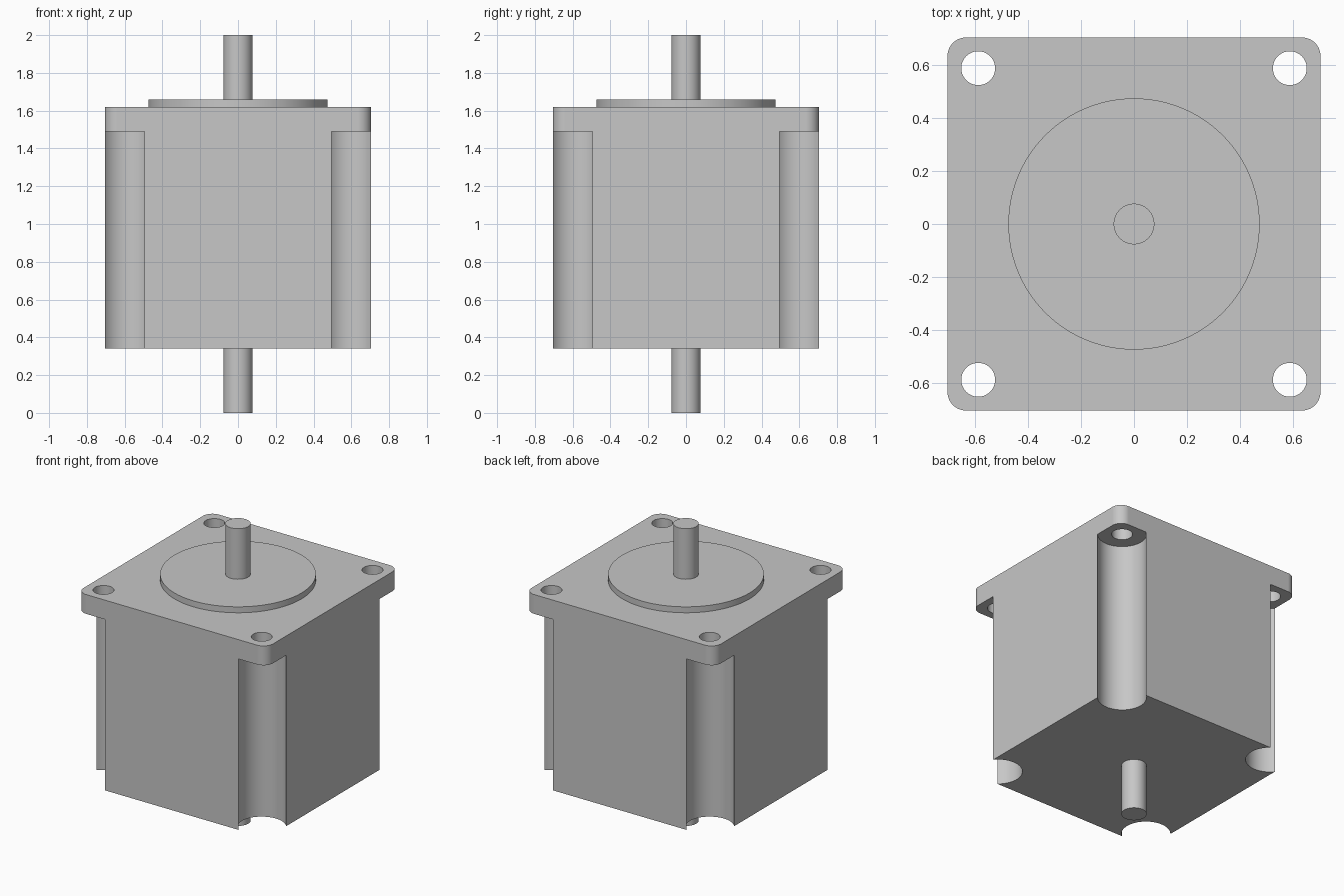
import bpy
import bmesh
import math
from mathutils import Matrix, Vector

if "Cube" in bpy.data.objects:
    bpy.data.objects.remove(bpy.data.objects["Cube"], do_unlink=True)

HALF = 0.705          # half width of the square housing
BOTTOM, TOP = 0.34, 1.62
FLANGE_UNDERSIDE = 1.49
HOLE_POS = 0.589
CORNERS = [(sx * HOLE_POS, sy * HOLE_POS) for sx in (-1, 1) for sy in (-1, 1)]

grey = bpy.data.materials.new("plain grey metal")
grey.use_nodes = True
colour = (0.57, 0.57, 0.57, 1)
grey.diffuse_color = colour
grey.node_tree.nodes["Principled BSDF"].inputs["Base Color"].default_value = colour


def make_object(name, bm):
    mesh = bpy.data.meshes.new(name)
    bm.to_mesh(mesh)
    bm.free()
    obj = bpy.data.objects.new(name, mesh)
    mesh.materials.append(grey)
    bpy.context.collection.objects.link(obj)
    return obj


def cylinders(name, radius, z0, z1, centres=((0, 0),), sides=64):
    """Upright cylinders of one size at each centre, as one object."""
    bm = bmesh.new()
    for x, y in centres:
        bmesh.ops.create_cone(bm, cap_ends=True, segments=sides,
                              radius1=radius, radius2=radius, depth=z1 - z0,
                              matrix=Matrix.Translation((x, y, (z0 + z1) / 2)))
    return make_object(name, bm)


def activate(obj):
    bpy.ops.object.select_all(action='DESELECT')
    obj.select_set(True)
    bpy.context.view_layer.objects.active = obj


def cut(obj, cutter):
    cutter.hide_render = True
    mod = obj.modifiers.new("cut", 'BOOLEAN')
    mod.operation = 'DIFFERENCE'
    mod.solver = 'EXACT'
    mod.object = cutter
    activate(obj)
    bpy.ops.object.modifier_apply(modifier=mod.name)
    bpy.data.objects.remove(cutter, do_unlink=True)


def smooth(obj):
    activate(obj)
    bpy.ops.object.shade_smooth_by_angle(angle=math.radians(30))


# Housing: square block with rounded upright edges
bm = bmesh.new()
bmesh.ops.create_cube(bm, size=1)
bmesh.ops.scale(bm, verts=bm.verts, vec=Vector((2 * HALF, 2 * HALF, TOP - BOTTOM)))
bmesh.ops.translate(bm, verts=bm.verts, vec=Vector((0, 0, (TOP + BOTTOM) / 2)))
upright = [e for e in bm.edges if abs(e.verts[0].co.z - e.verts[1].co.z) > 0.5]
bmesh.ops.bevel(bm, geom=upright, offset=0.07, segments=12, profile=0.5,
                affect='EDGES')
housing = make_object("motor_housing", bm)

# Corner grooves under the flange, and bolt holes through it
cut(housing, cylinders("groove_cutter", 0.149, BOTTOM - 0.1, FLANGE_UNDERSIDE, CORNERS))
cut(housing, cylinders("hole_cutter", 0.064, FLANGE_UNDERSIDE - 0.05, TOP + 0.1,
                       CORNERS, 48))
smooth(housing)
weighted = housing.modifiers.new("flat face normals", 'WEIGHTED_NORMAL')
weighted.keep_sharp = True

# Raised locating disc and the two shaft ends
smooth(cylinders("locating_disc", 0.475, TOP, 1.66, sides=96))
smooth(cylinders("front_shaft", 0.077, 1.66, 2.0))
smooth(cylinders("rear_shaft", 0.077, 0.0, BOTTOM))
